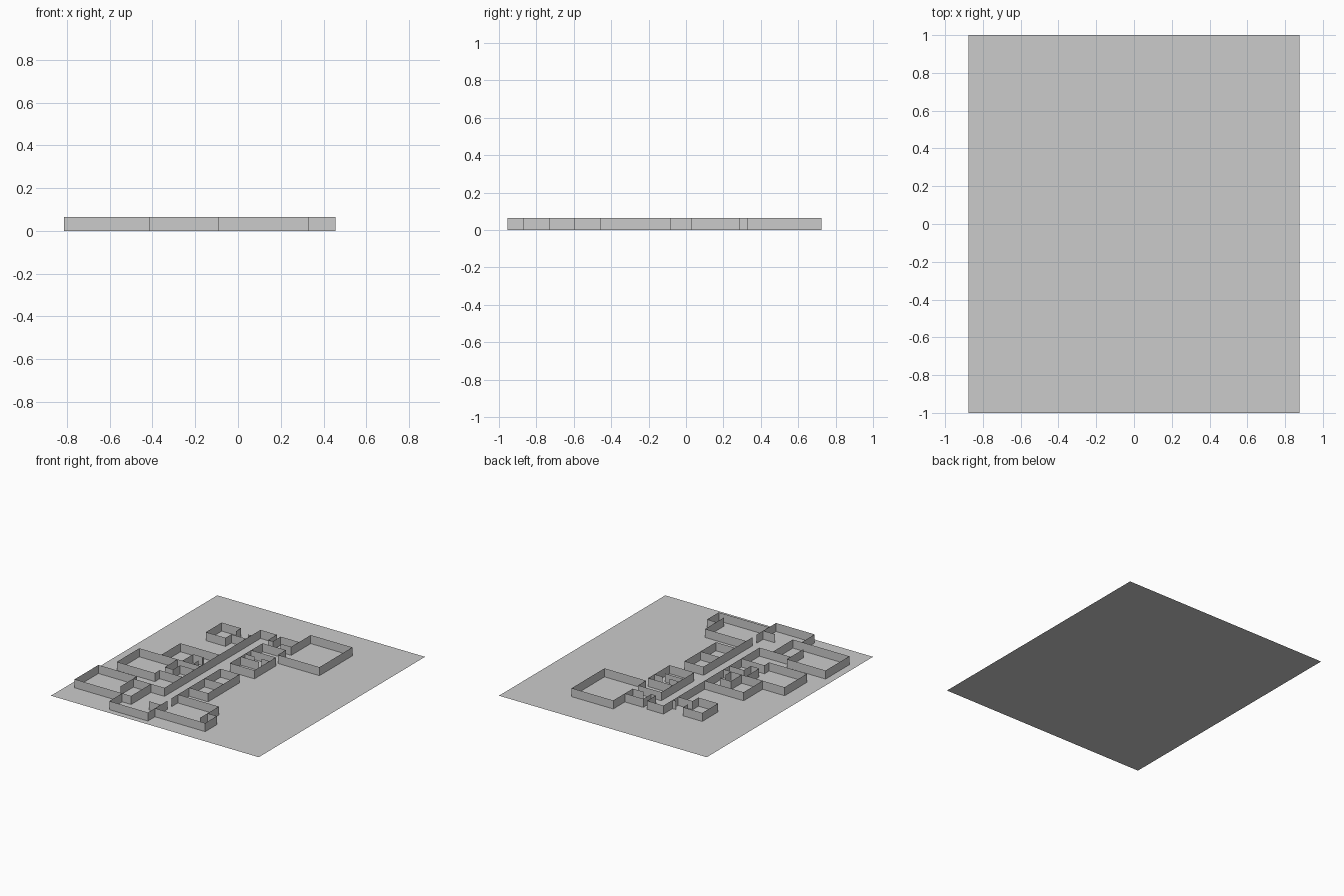
import bpy, bmesh

if "Cube" in bpy.data.objects:
    bpy.data.objects.remove(bpy.data.objects["Cube"])

H = 0.065  # wall height


def sheet_walls(name, *paths):
    """Raise thin sheet walls along floor-plan polylines."""
    bm = bmesh.new()
    for path in paths:
        low = [bm.verts.new((x, y, 0)) for x, y in path]
        top = [bm.verts.new((x, y, H)) for x, y in path]
        for i in range(len(path) - 1):
            bm.faces.new((low[i], low[i + 1], top[i + 1], top[i]))
    me = bpy.data.meshes.new(name)
    bm.to_mesh(me)
    bm.free()
    bpy.context.collection.objects.link(bpy.data.objects.new(name, me))


# Ground sheet
bpy.ops.mesh.primitive_plane_add(size=1)
ground = bpy.context.object
ground.name = "ground"
ground.scale = (1.75, 2, 1)

L, R = -0.227, -0.09  # corridor sides

# Central corridor
sheet_walls("corridor",
            [(-.49, -.56), (L, -.56), (L, .595), (R, .595), (R, .49)],
            [(R, .425), (R, .03)],
            [(R, -.082), (R, -.67)],
            [(R, -.72), (R, -.955)])

# Upper left room with its short passage
sheet_walls("upper_left_room",
            [(-.353, .48), (-.353, .54), (-.515, .54), (-.515, .35),
             (-.35, .35), (-.35, .42), (L, .42)],
            [(-.255, .485), (L, .485)])

# Upper right room and vestibule
sheet_walls("upper_right_room",
            [(R, .49), (-.05, .49), (-.05, .585), (.105, .585)],
            [(.015, .49), (.105, .49), (.105, .725), (.455, .725),
             (.455, .33), (.105, .33), (.105, .425), (R, .425)])

# Right closet block
sheet_walls("right_closets",
            [(R, .287), (.117, .287), (.117, .03), (R, .03)],
            [(R, .213), (-.01, .213)],
            [(.05, .213), (.117, .213)],
            [(R, .16), (.065, .16)])

# Twin rooms on the right
sheet_walls("right_twin_rooms",
            [(R, -.082), (.07, -.082), (.07, -.46), (R, -.46)],
            [(R, -.275), (.07, -.275)])

# Lower right room with side alcove
sheet_walls("lower_right_room",
            [(R, -.595), (.255, -.595), (.255, -.82)],
            [(.255, -.73), (.333, -.73), (.333, -.87), (R, -.87)])

# Middle left room with closet
sheet_walls("middle_left_room",
            [(L, .10), (-.555, .10), (-.555, -.127), (-.38, -.127),
             (-.38, .003), (-.29, .003), (-.29, -.012)],
            [(-.38, -.127), (L, -.127)],
            [(-.29, -.06), (-.29, -.127)])

# Outer left room and its passage
sheet_walls("outer_left_room",
            [(L, -.197), (-.35, -.197), (-.35, -.28), (-.42, -.28),
             (-.42, -.13), (-.74, -.13), (-.74, -.40), (-.42, -.40),
             (-.42, -.343), (L, -.343)])

# Lower left room
sheet_walls("lower_left_room",
            [(-.49, -.715), (-.49, -.515), (-.815, -.515), (-.815, -.80),
             (-.34, -.80), (-.34, -.56)])

# Entrance hall at the front
sheet_walls("entrance_hall",
            [(-.415, -.80), (-.415, -.955), (R, -.955)],
            [(-.19, -.80), (R, -.80)])
